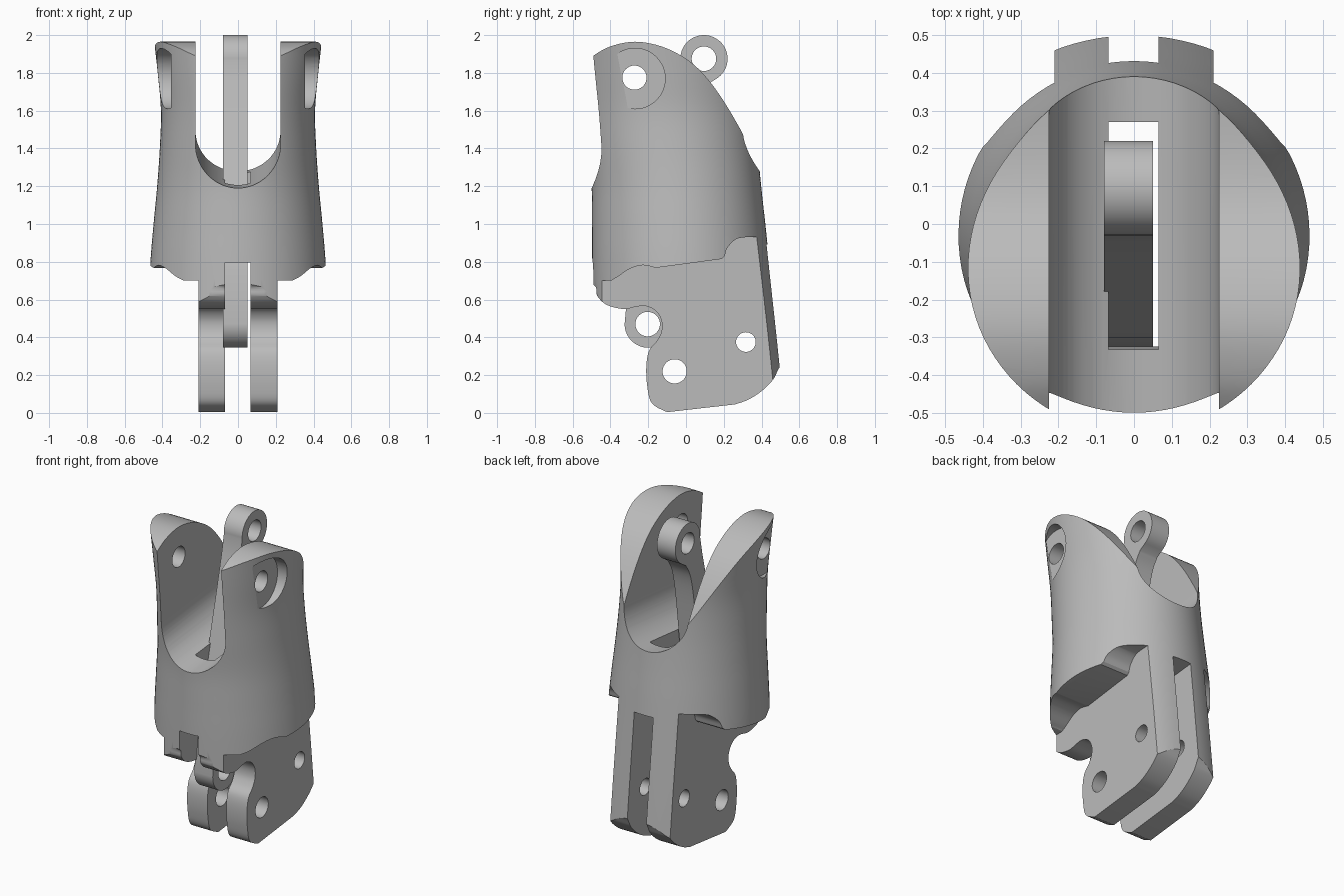
import bpy, bmesh, math

cube = bpy.data.objects.get("Cube")
if cube:
    bpy.data.objects.remove(cube)

grey = bpy.data.materials.new("plain grey")
grey.use_nodes = True
colour = (0.5, 0.5, 0.5, 1)
grey.diffuse_color = colour
grey.node_tree.nodes["Principled BSDF"].inputs["Base Color"].default_value = colour


def make(name, bm):
    bmesh.ops.recalc_face_normals(bm, faces=bm.faces)
    mesh = bpy.data.meshes.new(name)
    bm.to_mesh(mesh)
    bm.free()
    mesh.materials.append(grey)
    ob = bpy.data.objects.new(name, mesh)
    bpy.context.collection.objects.link(ob)
    return ob


def loft(name, rings):
    """Closed skin through equal rings of points."""
    bm = bmesh.new()
    rows = [[bm.verts.new(p) for p in ring] for ring in rings]
    n = len(rows[0])
    for a, b in zip(rows, rows[1:]):
        for i in range(n):
            j = (i + 1) % n
            bm.faces.new((a[i], a[j], b[j], b[i]))
    bm.faces.new(rows[0])
    bm.faces.new(rows[-1])
    return make(name, bm)


def prism(name, outline, x0, x1):
    """Side outline (y, z) extruded across x."""
    return loft(name, [[(x, y, z) for y, z in outline] for x in (x0, x1)])


def arc(cy, cz, r, start=0, end=360, n=40):
    full = end - start == 360
    angles = [math.radians(start + (end - start) * i / (n if full else n - 1)) for i in range(n)]
    return [(cy + r * math.cos(t), cz + r * math.sin(t)) for t in angles]


def curve(points, steps=5):
    """Smooth open curve through the points."""
    p = [points[0]] + points + [points[-1]]
    out = []
    for a, b, c, d in zip(p, p[1:], p[2:], p[3:]):
        for s in range(steps):
            t = s / steps
            out.append(tuple(0.5 * (2 * j + (k - i) * t + (2 * i - 5 * j + 4 * k - m) * t * t
                                    + (3 * j - i - 3 * k + m) * t ** 3)
                             for i, j, k, m in zip(a, b, c, d)))
    return out + [points[-1]]


def cut(ob, tool, mode='DIFFERENCE'):
    mod = ob.modifiers.new("cut", 'BOOLEAN')
    mod.operation, mod.solver, mod.object = mode, 'EXACT', tool
    bpy.context.view_layer.update()
    dg = bpy.context.evaluated_depsgraph_get()
    mesh = bpy.data.meshes.new_from_object(ob.evaluated_get(dg))
    ob.modifiers.clear()
    ob.data = mesh
    bpy.data.objects.remove(tool)


# Sleeve: oval sections as height, half width, front y, back y
sections = curve([(-0.05, 0.5, -0.48, 0.53), (0.4, 0.485, -0.49, 0.484), (0.78, 0.465, -0.496, 0.443),
                  (1.0, 0.447, -0.497, 0.42), (1.2, 0.428, -0.5, 0.398), (1.4, 0.414, -0.519, 0.38),
                  (1.6, 0.408, -0.537, 0.37), (1.8, 0.425, -0.552, 0.368), (2.02, 0.45, -0.565, 0.37)])
rings = []
for z, half, front, back in sections:
    mid, depth = (front + back) / 2, (back - front) / 2
    rings.append([(x, y, z) for x, y in
                  [(half * u, mid + depth * v) for u, v in arc(0, 0, 1, n=96)]])
body = loft("socket_body", rings)

# Side silhouette trims the sleeve into arms, nose and lower tang
top = curve([(0.62, 0.75), (0.39, 1.29), (0.31, 1.46), (0.2, 1.65), (0.1, 1.785), (0, 1.875),
             (-0.13, 1.94), (-0.27, 1.965), (-0.4, 1.94), (-0.5, 1.885), (-0.65, 1.78)])
nose = curve([(-0.65, 0.76), (-0.49, 0.68), (-0.47, 0.62), (-0.42, 0.572), (-0.33, 0.55),
              (-0.26, 0.563), (-0.21, 0.565), (-0.16, 0.54), (-0.13, 0.49), (-0.13, 0.43),
              (-0.155, 0.38), (-0.195, 0.33), (-0.21, 0.25), (-0.205, 0.14), (-0.18, 0.05), (-0.1, 0.004)])
heel = curve([(0.26, 0.045), (0.33, 0.07), (0.4, 0.115), (0.46, 0.175), (0.5, 0.25), (0.62, 0.45)])
cut(body, prism("trim", top + nose + heel, -0.8, 0.8), 'INTERSECT')

# Round-bottomed cradle between the arms, rising slightly to the back
trough = [(-0.225, 2.5)] + arc(0, 1.415, 0.225, 180, 360, 33) + [(0.225, 2.5)]
cut(body, loft("cradle", [[(x, y, z + 0.1 * (y + 0.5)) for x, z in trough] for y in (-0.9, 0.9)]))

# Lower slot splitting the tang, and the well for the link
cut(body, prism("tang_slot", [(-0.8, -0.3), (0.8, -0.3), (0.8, 0.93), (-0.8, 0.765)], -0.068, 0.065))
cut(body, prism("link_well", [(-0.32, 0.6), (0.27, 0.6), (0.27, 1.6), (-0.34, 1.6)], -0.068, 0.065))

# Undercuts beside the tang, arm pockets
under = curve([(-0.8, 0.7), (-0.44, 0.7), (-0.38, 0.71), (-0.3, 0.762), (-0.23, 0.782), (-0.16, 0.768)])
under += [(0.19, 0.815)] + curve([(0.205, 0.83), (0.22, 0.875), (0.27, 0.922), (0.35, 0.932)])
under += [(0.8, 0.935), (0.8, -0.3), (-0.8, -0.3)]
for side in (-1, 1):
    cut(body, prism("undercut", under, side * 0.21, side * 0.9))
    cut(body, prism("pocket", arc(-0.27, 1.77, 0.16, n=48), side * 0.355, side * 0.9))

# Pin holes through arms and tang
for y, z, r in ((-0.273, 1.775, 0.064), (-0.06, 0.22, 0.064), (0.317, 0.375, 0.052)):
    cut(body, prism("pin_hole", arc(y, z, r), -0.9, 0.9))

# Link with an eye at each end
outline = arc(0.095, 1.875, 0.125, -60, 185, 40)
outline += curve([(-0.05, 1.76), (-0.1, 1.55), (-0.2, 1.15), (-0.3, 0.75)])
outline += arc(-0.2, 0.47, 0.125, 180, 360, 30)
outline += curve([(-0.07, 0.7), (-0.01, 1.15), (0.035, 1.5), (0.07, 1.66), (0.115, 1.74)])
link = prism("link_bar", outline, -0.079, 0.05)
for y, z in ((0.095, 1.875), (-0.203, 0.47)):
    cut(link, prism("eye", arc(y, z, 0.065), -0.5, 0.5))

# Smooth shading with sharp machined edges
bpy.ops.object.select_all(action='DESELECT')
for ob in (body, link):
    ob.select_set(True)
bpy.context.view_layer.objects.active = body
bpy.ops.object.shade_smooth_by_angle(angle=math.radians(25))
